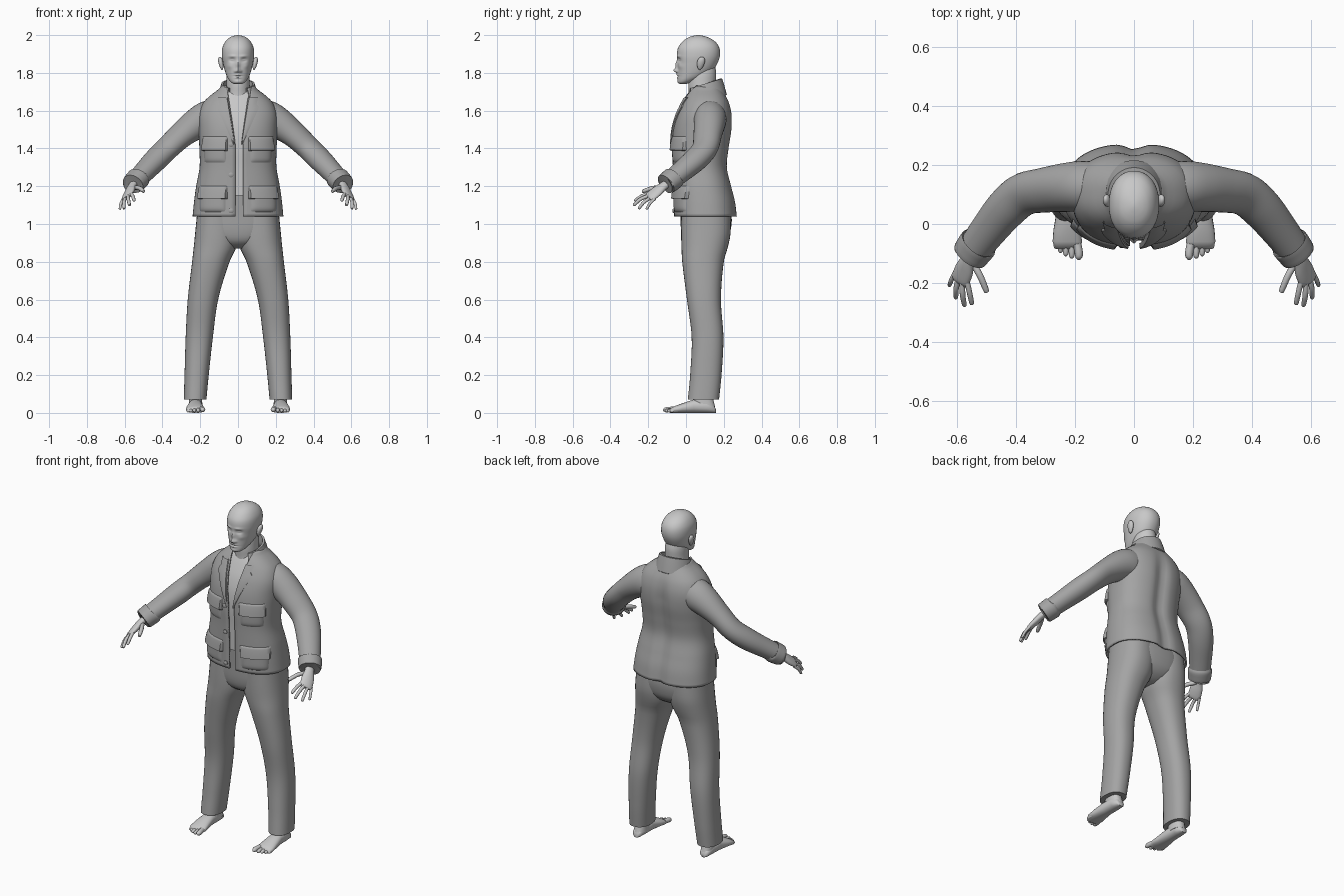
import bpy, bmesh, math
from mathutils import Vector

if "Cube" in bpy.data.objects:
    bpy.data.objects.remove(bpy.data.objects["Cube"])

def material(name, v):
    m = bpy.data.materials.new(name)
    m.diffuse_color = (v, v, v, 1)
    m.use_nodes = True
    m.node_tree.nodes["Principled BSDF"].inputs["Base Color"].default_value = m.diffuse_color
    return m

SKIN = material("light grey skin", 0.58)
CLOTH = material("mid grey cloth", 0.37)
N = 2.4  # superellipse exponent

def interp(tab, t):
    """Smooth interpolation of a table whose first column is the parameter."""
    if t <= tab[0][0]: return list(tab[0][1:])
    if t >= tab[-1][0]: return list(tab[-1][1:])
    i = max(k for k in range(len(tab) - 1) if tab[k][0] <= t)
    a, b = tab[i], tab[i + 1]
    p, q = tab[max(i - 1, 0)], tab[min(i + 2, len(tab) - 1)]
    h = b[0] - a[0]
    s = (t - a[0]) / h
    out = []
    for k in range(1, len(a)):
        ma = (b[k] - p[k]) / (b[0] - p[0]) * h
        mb = (q[k] - a[k]) / (q[0] - a[0]) * h
        out.append((2*s**3 - 3*s*s + 1)*a[k] + (s**3 - 2*s*s + s)*ma
                   + (3*s*s - 2*s**3)*b[k] + (s**3 - s*s)*mb)
    return out

def grid(name, rows, mat, closed=True, caps=True, mirror=False, thick=0, angle=50):
    bm = bmesh.new()
    vs = [[bm.verts.new(p) for p in r] for r in rows]
    n = len(rows[0])
    for a, b in zip(vs, vs[1:]):
        for j in range(n if closed else n - 1):
            k = (j + 1) % n
            bm.faces.new((a[j], a[k], b[k], b[j]))
    if closed and caps:
        bm.faces.new(vs[0]); bm.faces.new(vs[-1])
    bmesh.ops.recalc_face_normals(bm, faces=bm.faces)
    me = bpy.data.meshes.new(name)
    bm.to_mesh(me); bm.free()
    ob = bpy.data.objects.new(name, me)
    bpy.context.collection.objects.link(ob)
    me.materials.append(mat)
    bpy.ops.object.select_all(action='DESELECT')
    ob.select_set(True)
    bpy.context.view_layer.objects.active = ob
    bpy.ops.object.shade_smooth_by_angle(angle=math.radians(angle))
    if thick:
        m = ob.modifiers.new("Thickness", 'SOLIDIFY'); m.thickness = thick; m.offset = 0
    if mirror:
        ob.modifiers.new("Mirror", 'MIRROR').use_mirror_merge = False
    return ob

def spow(v, e): return math.copysign(abs(v) ** e, v)

def oval(x0, x1, y0, y1, a, off=0, n=N):
    return Vector(((x0 + x1)/2 + ((x1 - x0)/2 + off) * spow(math.cos(a), 2/n),
                   (y0 + y1)/2 + ((y1 - y0)/2 + off) * spow(math.sin(a), 2/n), 0))

def steps(a, b, n): return [a + (b - a) * i / n for i in range(n + 1)]
def around(n): return [2 * math.pi * i / n for i in range(n)]

def stack(name, tab, mat, rows=30, seg=40, n=N, deform=None, **kw):
    """Loft of level ovals from a table (z, x0, x1, y_front, y_back)."""
    out = []
    for z in steps(tab[0][0], tab[-1][0], rows):
        b = interp(tab, z)
        r = [oval(*b, a, 0, n) + Vector((0, 0, z)) for a in around(seg)]
        out.append([deform(p) if deform else p for p in r])
    return grid(name, out, mat, **kw)

def sym(tab): return [(z, -r, r, f, b) for z, r, f, b in tab]

def tube(name, pts, mat, side, rows=16, seg=20, **kw):
    """Sweep along points (x, y, z, width radius, thickness radius)."""
    tab = [(i,) + tuple(p) for i, p in enumerate(pts)]
    ts = steps(0, len(pts) - 1, rows)
    out = []
    for t in ts:
        v = interp(tab, t)
        d = Vector(interp(tab, t + .05)[:3]) - Vector(interp(tab, t - .05)[:3])
        u = Vector(side)
        u = (u - d * (u.dot(d) / d.length_squared)).normalized()
        w = d.cross(u).normalized()
        out.append([Vector(v[:3]) + u*v[3]*math.cos(a) + w*v[4]*math.sin(a) for a in around(seg)])
    return grid(name, out, mat, mirror=True, **kw)

def digit(name, pts, r, side):
    """Round-tipped finger or toe."""
    a, b = Vector(pts[-2]), Vector(pts[-1])
    tip = b - (b - a).normalized() * r * .7
    path = [(*p, r, r) for p in pts[:-1]] + [(*tip, r*.85, r*.85), (*b, r*.3, r*.3)]
    tube(name, path, SKIN, side, 10, 10)

# Jacket body: z, half width, front y, back y
COAT = sym([(1.04, .236, -.058, .268), (1.12, .228, -.06, .258), (1.2, .217, -.062, .238),
            (1.3, .199, -.065, .216), (1.4, .2, -.07, .225), (1.5, .205, -.064, .24),
            (1.58, .204, -.044, .24), (1.64, .18, -.018, .226), (1.68, .14, .002, .205),
            (1.71, .1, .02, .186), (1.73, .085, .03, .178)])

def coat(z, a, off=0):
    p = oval(*interp(COAT, z), a, off)
    if p.y > .1:  # groove down the spine
        p.y -= .02 * math.exp(-(p.x / .035) ** 2) * max(0, min(1, (1.68 - z) / .15))
    p.z = z
    return p

def coat_angle(x, z):
    c = min(.999, abs(x) / interp(COAT, z)[1]) ** (N / 2)
    return -math.pi/2 + math.copysign(math.asin(c), x)

def opening(z): return .02 + .042 * max(0, (z - 1.42) / .29) ** 1.1

rows = []
for z in steps(1.04, 1.73, 46):
    a0 = coat_angle(.006 + opening(z), z)
    a1 = coat_angle(.006 - opening(z), z) + 2 * math.pi
    rows.append([coat(z, a) for a in steps(a0, a1, 72)])
grid("jacket_body", rows, CLOTH, closed=False, thick=.009)

# Bare chest seen through the opening
grid("chest", [[coat(z, a, -.014) for a in around(48)] for z in steps(1.15, 1.7, 24)], SKIN)

# Pockets and flaps laid over the jacket front
def patch(name, x0, x1, z0, z1, fn):
    rows = []
    for v in steps(0, 1, 12):
        z = z0 + (z1 - z0) * v
        rows.append([coat(z, coat_angle(x0 + (x1 - x0) * u, z), fn(u, v)) for u in steps(0, 1, 16)])
    grid(name, rows, CLOTH, closed=False, mirror=True)

def pouch(h): return lambda u, v: h * (1 - abs(2*u - 1)**6) * (1 - abs(2*v - 1)**6)
def flap(h): return lambda u, v: 0 if u in (0, 1) or v in (0, 1) else .006 + h * (1 - v)**.6

patch("chest_pocket", .058, .18, 1.32, 1.44, pouch(.012))
patch("chest_pocket_flap", .052, .185, 1.385, 1.465, flap(.016))
patch("hip_pocket", .06, .205, 1.06, 1.18, pouch(.014))
patch("hip_pocket_flap", .053, .207, 1.13, 1.205, flap(.017))

# Lapels
rows = []
for z in steps(1.42, 1.67, 20):
    e = opening(z)
    w = .004 + .056 * min(1, (z - 1.42) / .19) * (1 if z < 1.63 else .75)
    rows.append([coat(z, coat_angle(e - .002 + w * u, z), o)
                 for u, o in ((0, -.004), (.03, .012), (.35, .015), (.7, .014), (.97, .012), (1, 0))])
grid("lapel", rows, CLOTH, closed=False, mirror=True)

# Turned-down collar, lower at the front
rows = []
for off, z in ((0, 1.69), (0, 1.73), (.003, 1.768), (.012, 1.768), (.024, 1.73), (.036, 1.685), (.03, 1.68)):
    r = []
    for a in steps(math.radians(-55), math.radians(235), 40):
        p = oval(-.075, .075, .02, .178, a, off, 2)
        p.z = z - .055 * (1 - math.sin(a)) / 2
        r.append(p)
    rows.append(r)
grid("collar", rows, CLOTH, closed=False, thick=.004)

# Front buttons
for z in (1.42, 1.26, 1.07):
    c = coat(z, coat_angle(-.037, z))
    disc = [[c + Vector((r*math.cos(a), y, r*math.sin(a))) for a in around(16)]
            for r, y in ((.013, .004), (.013, -.01), (.009, -.013))]
    grid("button", disc, CLOTH)

# Sleeves and cuffs
ACROSS = (.6, .75, .0)
tube("sleeve", [(.09, .125, 1.57, .08, .09), (.16, .128, 1.56, .086, .092), (.22, .125, 1.53, .084, .082),
                (.3, .115, 1.47, .078, .066), (.375, .1, 1.40, .073, .06), (.435, .05, 1.34, .07, .06),
                (.5, -.03, 1.272, .062, .054), (.552, -.1, 1.216, .056, .05)], CLOTH, ACROSS, 36, 32)
tube("cuff", [(.525, -.063, 1.246, .056, .05), (.527, -.066, 1.243, .066, .059),
              (.543, -.087, 1.226, .065, .058), (.556, -.106, 1.212, .062, .055),
              (.555, -.104, 1.213, .05, .044)], CLOTH, ACROSS, 12, 28)

# Hands
SPAN = (.045, .04, -.025)
tube("palm", [(.53, -.07, 1.235, .026, .021), (.56, -.118, 1.202, .026, .019), (.575, -.155, 1.172, .036, .018),
              (.588, -.188, 1.146, .036, .014), (.592, -.2, 1.138, .028, .007)], SKIN, SPAN)
for name, knuckle, mid, tip, r in (
        ("index_finger", (.566, -.195, 1.163), (.557, -.235, 1.147), (.549, -.273, 1.122), .0095),
        ("middle_finger", (.582, -.195, 1.15), (.581, -.24, 1.132), (.574, -.278, 1.098), .0095),
        ("ring_finger", (.596, -.183, 1.14), (.603, -.22, 1.118), (.604, -.252, 1.08), .009),
        ("little_finger", (.607, -.165, 1.134), (.619, -.19, 1.11), (.626, -.21, 1.077), .008),
        ("thumb", (.551, -.125, 1.193), (.522, -.175, 1.19), (.498, -.232, 1.172), .0115)):
    digit(name, (knuckle, mid, tip), r, SPAN)

# Trousers
stack("trouser_seat", sym([(.87, .05, .04, .15), (.9, .13, -.005, .2), (.95, .2, -.024, .232),
                           (1.05, .214, -.03, .24), (1.17, .18, -.036, .195)]), CLOTH, 20)
stack("trouser_leg", [(.072, .167, .287, .01, .175), (.2, .155, .283, .022, .188), (.4, .133, .277, .03, .198),
                      (.6, .105, .266, .005, .185), (.8, .045, .243, -.02, .2), (.88, .008, .234, -.024, .222),
                      (.95, 0, .227, -.026, .236), (1.06, 0, .216, -.026, .236)], CLOTH, 36, 36, 2.3, mirror=True)

# Feet
stack("ankle", [(.03, .188, .258, .045, .155), (.07, .19, .26, .04, .145), (.13, .193, .262, .06, .14)],
      SKIN, 8, 24, mirror=True)
foot = [(.158, .225, .012, .018), (.15, .225, .026, .04), (.11, .225, .035, .068), (.04, .226, .037, .07),
        (-.02, .227, .046, .05), (-.06, .226, .05, .036), (-.085, .224, .042, .022)]
rows = [[Vector((x + w*math.cos(a), y, max(0, h/2 + h/2*1.02*spow(math.sin(a), .8)))) for a in around(24)]
        for y, x, w, h in foot]
grid("foot", rows, SKIN, mirror=True, angle=70)
for i, (x, y, r) in enumerate(((.187, -.122, .014), (.211, -.117, .0105), (.231, -.109, .01),
                               (.249, -.098, .0095), (.264, -.084, .009))):
    digit("toe", ((x + (.225 - x)*.15, y + .055, r + .006), (x, y + .025, r + .004), (x, y, r)), r, (1, 0, 0))

# Neck and head with the face shaped by soft bumps
stack("neck", sym([(1.64, .085, .015, .185), (1.69, .066, .015, .166), (1.74, .062, .012, .158),
                   (1.8, .06, .02, .16), (1.85, .05, .04, .15)]), SKIN, 16, 36, 2)
BUMPS = [  # x, z, x spread, z spread, push forward
    (0, 1.812, .011, .012, .02), (0, 1.84, .009, .022, .012), (.014, 1.808, .007, .008, .008),
    (.031, 1.868, .015, .011, -.011), (.031, 1.868, .009, .005, .005), (.03, 1.888, .018, .007, .004),
    (0, 1.79, .018, .005, .007), (0, 1.775, .016, .005, .006), (0, 1.782, .022, .002, -.004),
    (0, 1.753, .018, .01, .004), (.045, 1.835, .014, .014, .004)]

def face(p):
    if p.y < .05:
        d = 0
        for x, z, sx, sz, h in BUMPS:
            for s in ((1, -1) if x else (1,)):
                d += h * math.exp(-((p.x - s*x)/sx)**2 - ((p.z - z)/sz)**2)
        p.y -= d
    return p

stack("head", sym([(1.74, .018, -.03, .0), (1.747, .033, -.04, .02), (1.76, .046, -.043, .055),
                   (1.78, .058, -.043, .1), (1.81, .069, -.044, .14), (1.85, .079, -.045, .166),
                   (1.89, .085, -.048, .179), (1.93, .083, -.043, .177), (1.96, .071, -.024, .16),
                   (1.982, .052, .002, .13), (1.994, .03, .03, .1), (2.0, .006, .056, .072)]),
      SKIN, 90, 88, 2.15, face)

# Ears
rows = [[Vector((.09 + .013*r*math.cos(a) + .03*t*.2, .078 + .02*r*math.sin(a) + .006*t, 1.85 + .035*t))
         for a in around(16)]
        for t, r in ((math.sin(b), max(.08, math.cos(b)) * (1 + .25*math.sin(b))) for b in steps(-1.5, 1.5, 12))]
grid("ear", rows, SKIN, mirror=True)
